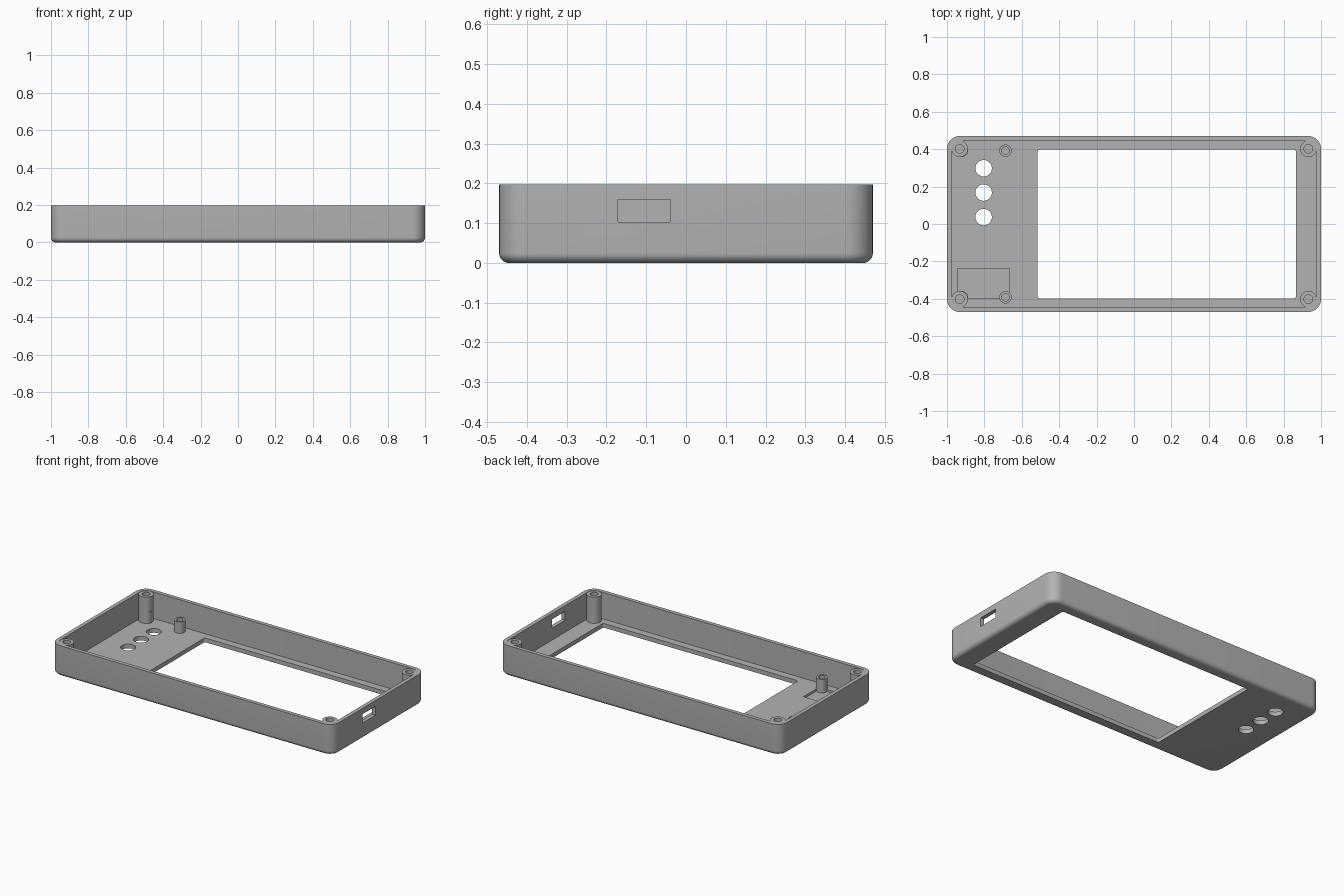
import bpy, bmesh
from math import sin, cos, pi, radians

if "Cube" in bpy.data.objects:
    bpy.data.objects.remove(bpy.data.objects["Cube"])

grey = bpy.data.materials.new("mid_grey")
grey.use_nodes = True
grey.diffuse_color = (0.45, 0.45, 0.45, 1)
grey.node_tree.nodes["Principled BSDF"].inputs["Base Color"].default_value = grey.diffuse_color

HEIGHT, FLOOR, WALL = 0.197, 0.027, 0.025
LENGTH, WIDTH, CORNER, FILLET = 2.0, 0.94, 0.068, 0.025


def finish(name, bm):
    """Turn a bmesh into a named grey object."""
    bmesh.ops.recalc_face_normals(bm, faces=bm.faces)
    mesh = bpy.data.meshes.new(name)
    bm.to_mesh(mesh)
    bm.free()
    mesh.materials.append(grey)
    obj = bpy.data.objects.new(name, mesh)
    bpy.context.collection.objects.link(obj)
    return obj


def loft(name, rings):
    """Skin a stack of equal point rings and cap both ends."""
    bm = bmesh.new()
    loops = [[bm.verts.new(p) for p in ring] for ring in rings]
    n = len(loops[0])
    for low, high in zip(loops, loops[1:]):
        for i in range(n):
            j = (i + 1) % n
            bm.faces.new((low[i], low[j], high[j], high[i]))
    bm.faces.new(loops[0])
    bm.faces.new(loops[-1])
    return finish(name, bm)


def rounded_ring(w, d, r, z, x=0, y=0, steps=10):
    ring = []
    for q, (sx, sy) in enumerate(((1, 1), (-1, 1), (-1, -1), (1, -1))):
        for k in range(steps + 1):
            a = (q + k / steps) * pi / 2
            ring.append((x + sx * (w / 2 - r) + r * cos(a),
                         y + sy * (d / 2 - r) + r * sin(a), z))
    return ring


def block(name, w, d, r, z0, z1, x=0, y=0):
    return loft(name, [rounded_ring(w, d, r, z, x, y) for z in (z0, z1)])


def lathe(name, x, y, profile, sides=40):
    angles = [2 * pi * i / sides for i in range(sides)]
    return loft(name, [[(x + r * cos(a), y + r * sin(a), z) for a in angles]
                       for r, z in profile])


def select(obj):
    bpy.ops.object.select_all(action='DESELECT')
    obj.select_set(True)
    bpy.context.view_layer.objects.active = obj


def cut(target, cutter):
    cutter.hide_render = True
    mod = target.modifiers.new("cut", 'BOOLEAN')
    mod.operation, mod.solver, mod.object = 'DIFFERENCE', 'EXACT', cutter
    select(target)
    bpy.ops.object.modifier_apply(modifier=mod.name)
    bpy.data.objects.remove(cutter)


# Outer tray with a rounded bottom edge
rings = []
for k in range(9):
    a = k / 8 * pi / 2
    inset = FILLET * (1 - sin(a))
    rings.append(rounded_ring(LENGTH - 2 * inset, WIDTH - 2 * inset, CORNER - inset,
                              FILLET * (1 - cos(a))))
rings.append(rounded_ring(LENGTH, WIDTH, CORNER, HEIGHT))
case = loft("case_shell", rings)

# Hollow interior, screen window, side port and shallow floor pocket
cut(case, block("cavity_cutter", LENGTH - 2 * WALL, WIDTH - 2 * WALL, CORNER - WALL, FLOOR, 0.3))
cut(case, block("window_cutter", 1.38, 0.796, 0.01, -0.1, 0.1, x=0.175))
cut(case, block("port_cutter", 0.2, 0.132, 0.001, 0.103, 0.16, x=1.0, y=-0.105))
cut(case, block("pocket_cutter", 0.277, 0.16, 0.001, 0.013, 0.1, x=-0.804, y=-0.318))

# Row of button holes
for y in (0.298, 0.168, 0.037):
    cut(case, lathe("button_cutter", -0.804, y, [(0.044, -0.1), (0.044, 0.1)]))

# Corner screw bosses and shorter board posts, all with blind holes
parts = [case]
for sy, side in ((1, "back"), (-1, "front")):
    for sx, end in ((1, "left"), (-1, "right")):
        parts.append(lathe(f"{side}_{end}_screw_boss", sx * 0.932, sy * 0.402,
                           [(0.044, 0.011), (0.044, HEIGHT - 0.002),
                            (0.023, HEIGHT - 0.002), (0.023, 0.11)]))
    for x, label in ((-0.687, "inner"), (-0.92, "outer")):
        parts.append(lathe(f"{side}_{label}_board_post", x, sy * 0.392,
                           [(0.033, 0.011), (0.033, 0.1), (0.02, 0.1), (0.02, 0.04)]))

for part in parts:
    select(part)
    bpy.ops.object.shade_smooth_by_angle(angle=radians(30))
